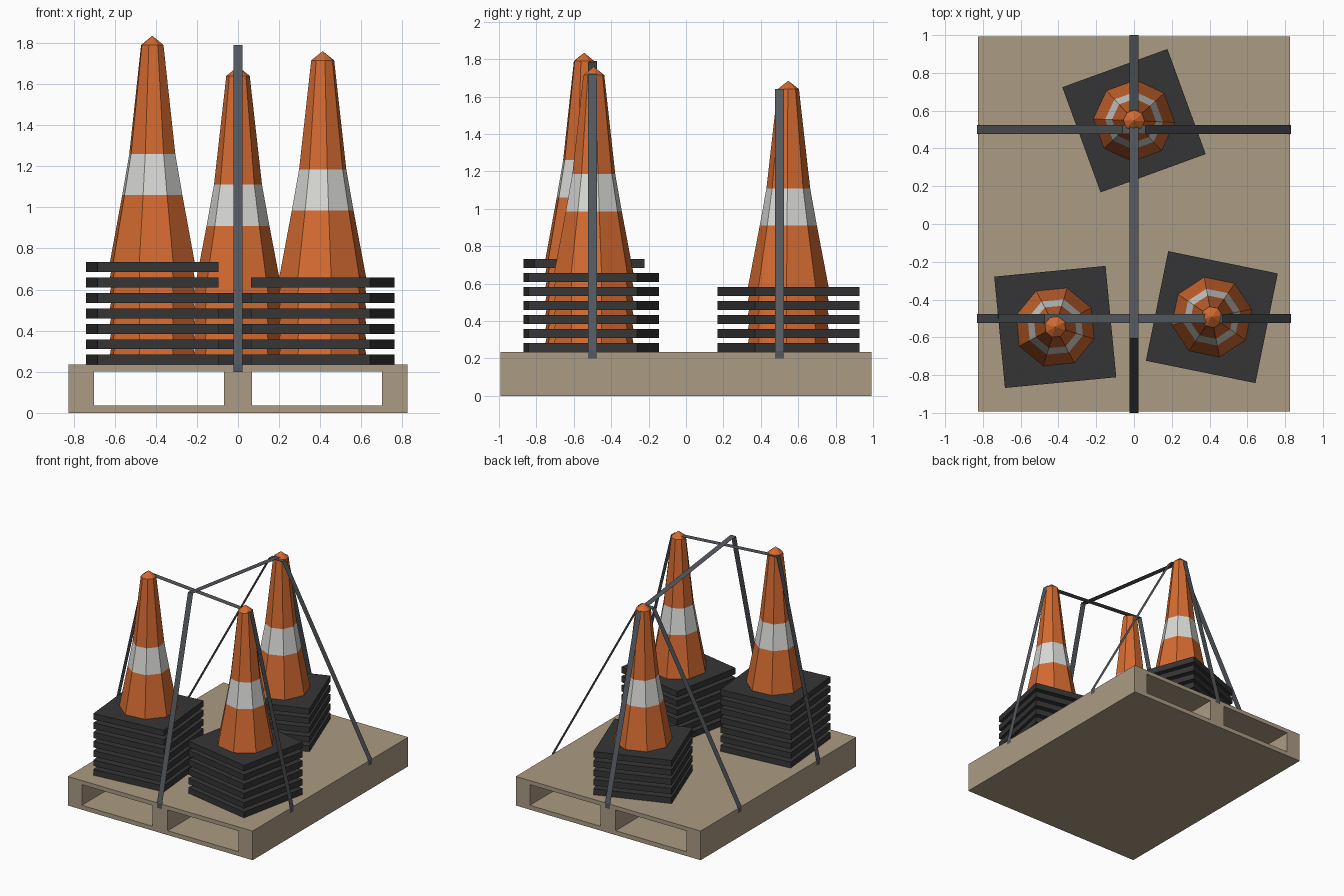
import bpy, bmesh, math
from mathutils import Matrix, Vector

if "Cube" in bpy.data.objects:
    bpy.data.objects.remove(bpy.data.objects["Cube"])


def material(name, rgb):
    m = bpy.data.materials.new(name)
    m.diffuse_color = (*rgb, 1.0)
    m.use_nodes = True
    m.node_tree.nodes["Principled BSDF"].inputs["Base Color"].default_value = m.diffuse_color
    return m


WOOD = material("pallet_tan", (0.41, 0.33, 0.23))
ORANGE = material("cone_orange", (0.66, 0.145, 0.03))
WHITE = material("band_white", (0.69, 0.69, 0.67))
RUBBER = material("rubber_black", (0.036, 0.036, 0.037))
STRAP = material("strap_grey", (0.088, 0.098, 0.11))


def finish(bm, name, mats, fix_normals=True):
    if fix_normals:
        bmesh.ops.recalc_face_normals(bm, faces=bm.faces)
    me = bpy.data.meshes.new(name)
    bm.to_mesh(me)
    bm.free()
    for m in mats:
        me.materials.append(m)
    ob = bpy.data.objects.new(name, me)
    bpy.context.collection.objects.link(ob)
    return ob


# Pallet: a front profile with two openings, pushed through along y
def pallet():
    xs = [-0.825, -0.70, -0.067, 0.067, 0.70, 0.825]
    zs = [0.0, 0.035, 0.202, 0.235]
    depth = 0.992
    bm = bmesh.new()
    grid = [[bm.verts.new((x, -depth, z)) for z in zs] for x in xs]
    for i in range(5):
        for j in range(3):
            if j == 1 and i in (1, 3):
                continue
            bm.faces.new((grid[i][j], grid[i + 1][j],
                          grid[i + 1][j + 1], grid[i][j + 1]))
    ext = bmesh.ops.extrude_face_region(bm, geom=bm.faces[:],
                                        use_keep_orig=True)
    moved = [g for g in ext["geom"] if isinstance(g, bmesh.types.BMVert)]
    bmesh.ops.translate(bm, verts=moved, vec=(0, 2 * depth, 0))
    finish(bm, "pallet", [WOOD])


# Eight-sided stepped shell from (radius, height) pairs, closed at both ends
def shell(name, profile, centre, turn, band=None):
    bm = bmesh.new()
    rings = []
    for r, z in profile:
        ring = []
        for k in range(8):
            a = turn + math.radians(22.5 + 45 * k)
            ring.append(bm.verts.new((centre[0] + r * math.cos(a),
                                      centre[1] + r * math.sin(a), z)))
        rings.append(ring)
    for s in range(len(rings) - 1):
        for k in range(8):
            n = (k + 1) % 8
            f = bm.faces.new((rings[s][k], rings[s][n],
                              rings[s + 1][n], rings[s + 1][k]))
            f.material_index = 1 if s == band else 0
    bm.faces.new(rings[0])
    bm.faces.new(rings[-1])
    bmesh.ops.remove_doubles(bm, verts=bm.verts, dist=0.0001)
    finish(bm, name, [ORANGE, WHITE])


# Square rubber foot of a cone
def base_plate(name, centre, turn, z):
    bm = bmesh.new()
    bmesh.ops.create_cube(bm, size=1, matrix=(
        Matrix.Translation((centre[0], centre[1], z + 0.024))
        @ Matrix.Rotation(turn, 4, "Z")
        @ Matrix.Diagonal((0.592, 0.592, 0.048, 1))))
    finish(bm, name, [RUBBER])


# Stack of nested cones: feet, the collars between them, and the top cone
PITCH = 0.075


def cone_stack(label, centre, degrees, count):
    turn = math.radians(degrees)
    for i in range(count):
        z = 0.235 + PITCH * i
        base_plate(f"{label}_base_{i + 1}", centre, turn, z)
        if i < count - 1:
            shell(f"{label}_collar_{i + 1}",
                  [(0.216, z + 0.046), (0.210, z + PITCH + 0.002)],
                  centre, turn)
    shell(f"{label}_top_cone",
          [(0.216, z + 0.046), (0.153, z + 0.375), (0.117, z + 0.575),
           (0.057, z + 1.105), (0.00001, z + 1.15)],
          centre, turn, band=1)


# Thin flat strap following a path of (distance, height) along x or y
def strap(name, path, axis, offset):
    half = 0.023
    bm = bmesh.new()
    pairs = []
    for d, z in path:
        row = []
        for side in (-half, half):
            p = (d, offset + side, z) if axis == "x" else (offset + side, d, z)
            row.append(bm.verts.new(Vector(p)))
        pairs.append(row)
    for a, b in zip(pairs, pairs[1:]):
        quad = (a[0], b[0], b[1], a[1])
        bm.faces.new(quad if axis == "x" else quad[::-1])
    finish(bm, name, [STRAP], fix_normals=False)


pallet()
cone_stack("front_left", (-0.417, -0.545), 5.5, 7)
cone_stack("front_right", (0.412, -0.493), -11.5, 6)
cone_stack("back", (0.0, 0.547), 20, 5)

# Tie-down straps, hooked over the pallet edges
strap("front_strap", [(-0.83, 0.2), (-0.83, 0.24), (-0.475, 1.79),
                      (0.468, 1.72), (0.83, 0.24), (0.83, 0.2)], "x", -0.5)
strap("back_strap", [(-0.83, 0.2), (-0.83, 0.24), (-0.06, 1.642),
                     (0.06, 1.642), (0.83, 0.24), (0.83, 0.2)], "x", 0.5)
strap("long_strap", [(-1.0, 0.2), (-1.0, 0.24), (-0.605, 1.79),
                     (0.6, 1.642), (1.0, 0.24), (1.0, 0.2)], "y", 0.0)
